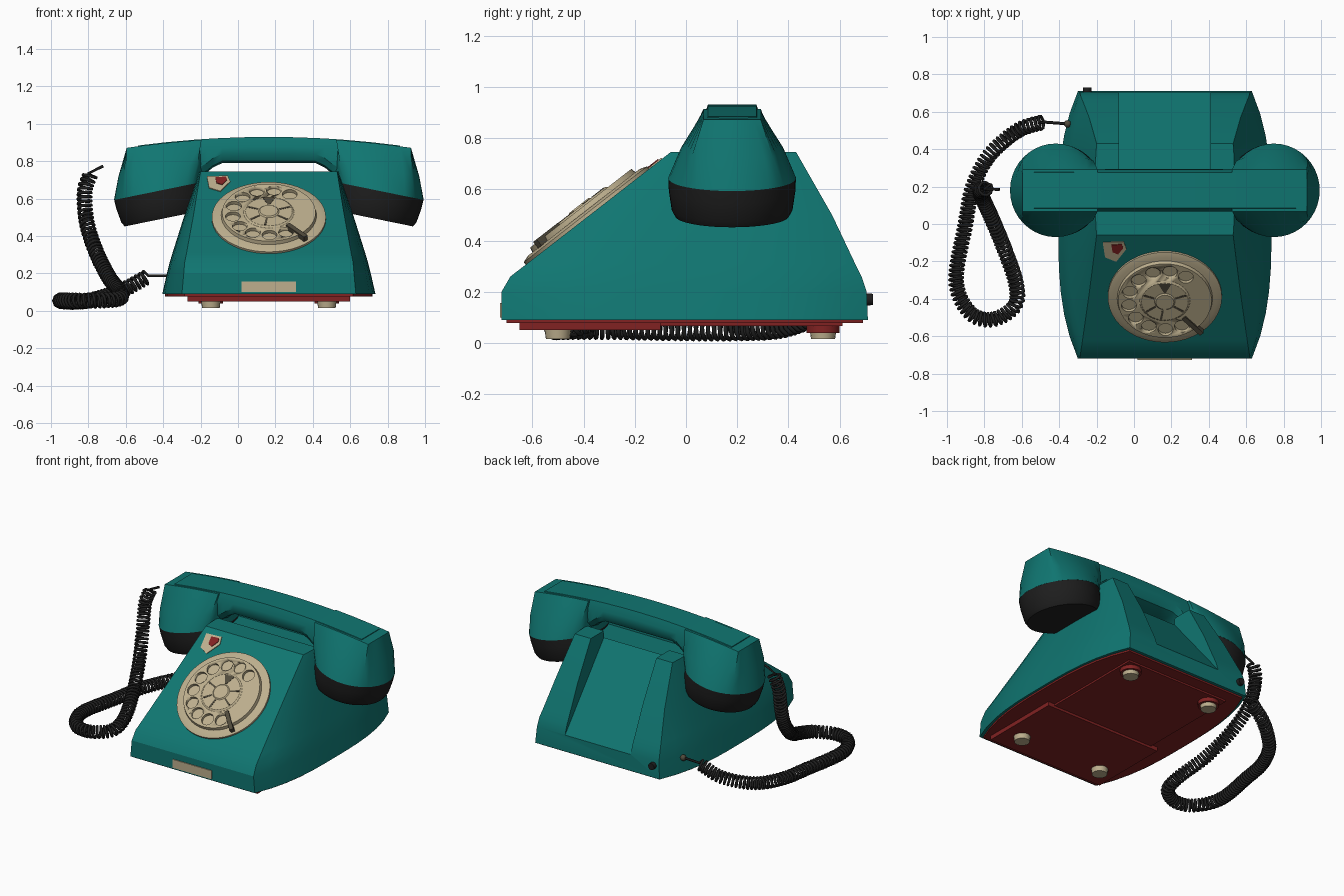
import bpy, bmesh, math
from mathutils import Vector, Matrix

cube = bpy.data.objects.get("Cube")
if cube:
    bpy.data.objects.remove(cube, do_unlink=True)


def material(name, r, g, b):
    m = bpy.data.materials.new(name)
    m.use_nodes = True
    m.diffuse_color = (r, g, b, 1)
    m.node_tree.nodes["Principled BSDF"].inputs["Base Color"].default_value = (r, g, b, 1)
    return m


TEAL = material("teal", 0.005, 0.18, 0.165)
BLACK = material("black", 0.013, 0.013, 0.013)
BEIGE = material("beige", 0.51, 0.43, 0.27)
RED = material("dark red", 0.22, 0.016, 0.016)
BROWN = material("dark brown", 0.08, 0.068, 0.045)
CX, HY = 0.165, 0.18      # body centre in x, handset centre in y


def finish(name, bm, mat, smooth=30):
    bmesh.ops.recalc_face_normals(bm, faces=bm.faces)
    me = bpy.data.meshes.new(name)
    bm.to_mesh(me)
    bm.free()
    me.materials.append(mat)
    ob = bpy.data.objects.new(name, me)
    bpy.context.collection.objects.link(ob)
    if smooth:
        bpy.ops.object.select_all(action='DESELECT')
        ob.select_set(True)
        bpy.context.view_layer.objects.active = ob
        bpy.ops.object.shade_smooth_by_angle(angle=math.radians(smooth))
    return ob


def loft(name, rings, mat, smooth=30):
    bm = bmesh.new()
    vs = [[bm.verts.new(p) for p in r] for r in rings]
    n = len(rings[0])
    for a, b in zip(vs, vs[1:]):
        for i in range(n):
            bm.faces.new((a[i], a[(i + 1) % n], b[(i + 1) % n], b[i]))
    bm.faces.new(vs[0])
    bm.faces.new(vs[-1])
    return finish(name, bm, mat, smooth)


def box(name, x, y, z, mat, mw=Matrix()):
    pts = [(x[0], y[0]), (x[1], y[0]), (x[1], y[1]), (x[0], y[1])]
    return loft(name, [[mw @ Vector((*p, h)) for p in pts] for h in z], mat, 0)


def disc(name, r0, r1, z0, z1, mat, mw=Matrix(), n=32):
    ang = [math.tau * i / n for i in range(n)]
    return loft(name, [[mw @ Vector((r * math.cos(a), r * math.sin(a), z)) for a in ang]
                       for r, z in ((r0, z0), (r1, z1))], mat)


def prism_x(name, profile, x0, x1, mat):
    return loft(name, [[(x, y, z) for y, z in profile] for x in (x0, x1)], mat, 0)


def cut(ob, cutter):
    mod = ob.modifiers.new("cut", 'BOOLEAN')
    mod.operation = 'DIFFERENCE'
    mod.solver = 'EXACT'
    mod.object = cutter
    cutter.hide_render = True
    bpy.context.view_layer.objects.active = ob
    bpy.ops.object.modifier_apply(modifier=mod.name)
    bpy.data.objects.remove(cutter, do_unlink=True)


# Body shell: stacked outlines with bowed sides
def outline(z, yf, yb, hf, hm, n=12):
    side = []
    for i in range(n + 1):
        t = i / n
        w = hm - (hm - hf) * abs(2 * t - 1) ** 3
        side.append((w, yf + (yb - yf) * t))
    return ([(CX + w, y, z) for w, y in side]
            + [(CX - w, y, z) for w, y in reversed(side)])


levels = [(0.09, -0.72, 0.71, 0.465, 0.57), (0.2, -0.72, 0.705, 0.455, 0.545),
          (0.26, -0.685, 0.685, 0.45, 0.53), (0.31, -0.62, 0.66, 0.44, 0.515),
          (0.5, -0.375, 0.57, 0.405, 0.455), (0.745, -0.06, 0.43, 0.365, 0.372)]
body = loft("body_shell", [outline(*lv) for lv in levels], TEAL)

# Hand hollow in the back and saddle under the handset
cut(body, prism_x("hollow_cutter", [(0.72, 0.18), (0.29, 0.7), (0.29, 0.9), (0.9, 0.9)],
                  CX - 0.245, CX + 0.245, TEAL))
cut(body, prism_x("saddle_cutter", [(0.07, 0.9), (0.08, 0.68), (0.29, 0.68), (0.3, 0.9)],
                  CX - 0.6, CX + 0.6, TEAL))

# Base plate, raised pads and feet
loft("base_plate", [outline(0.078, -0.7, 0.69, 0.45, 0.555),
                    outline(0.092, -0.7, 0.69, 0.45, 0.555)], RED)
box("front_base_panel", (-0.27, 0.6), (-0.65, -0.1), (0.05, 0.08), RED)
box("rear_base_panel", (-0.22, 0.55), (-0.1, 0.61), (0.066, 0.08), RED)
for sx in (-1, 1):
    fx = CX + sx * 0.31
    disc("rear_foot_pad", 0.065, 0.065, 0.04, 0.07, RED, Matrix.Translation((fx, 0.535, 0)))
    for fy in (-0.5, 0.535):
        disc("foot", 0.047, 0.052, 0.016, 0.052, BEIGE, Matrix.Translation((fx, fy, 0)), 20)


# Handset grip
def top_z(x):
    return 0.93 - 0.055 * (x / 0.765) ** 2


stations = [-0.7, -0.55, -0.4, -0.33, -0.3, -0.25, -0.12, 0]
rings = []
for x in stations + [-s for s in reversed(stations[:-1])]:
    t, b = top_z(x), 0.79 - 0.09 * min(1, max(0, (abs(x) - 0.25) / 0.12)) ** 1.5
    half = [(0.095, t), (0.112, t - 0.05), (0.114, b + 0.05), (0.09, b + 0.01), (0.05, b)]
    rings.append([(CX + x, HY + y, z) for y, z in half]
                 + [(CX + x, HY - y, z) for y, z in reversed(half)])
loft("handset_grip", rings, TEAL, 35)

# Handset ends: rectangular top blending into a tilted round cup
N = 40
for s, side in ((-1, "right"), (1, "left")):
    def tilted(r, w):
        return [Vector((CX + s * (0.583 + 0.98 * r * math.cos(a) + 0.2 * w),
                        HY + r * math.sin(a), 0.643 - 0.2 * r * math.cos(a) + 0.98 * w))
                for a in [math.tau * i / N for i in range(N)]]

    top = []
    for i in range(N):
        c, d = math.cos(math.tau * i / N), math.sin(math.tau * i / N)
        k = 1 / max(abs(c), abs(d))
        x = 0.56 + 0.2 * c * k
        top.append(Vector((CX + s * x, HY + 0.112 * d * k, top_z(x) - 0.004)))
    rim = tilted(0.25, 0)
    mid = []
    for p, q in zip(top, rim):
        m = p.lerp(q, 0.55)
        m.x += (m.x - CX - s * 0.57) * 0.03
        m.y += (m.y - HY) * 0.07
        mid.append(m)
    loft(side + "_handset_end", [top, mid, rim], TEAL, 35)
    loft(side + "_handset_cup", [tilted(r, w) for r, w in
                                 ((0.249, 0), (0.247, -0.05), (0.236, -0.125), (0.222, -0.15))],
         BLACK, 35)

# Dial, tilted to lie on the sloping front
SLOPE = math.atan2(0.435, 0.56)
tilt = Matrix.Rotation(SLOPE, 4, 'X')
dial = Matrix.Translation((CX, -0.385, 0.493)) @ tilt
disc("dial_bezel", 0.305, 0.305, -0.01, 0.012, BEIGE, dial, 48)
disc("dial_bevel", 0.305, 0.275, 0.012, 0.022, BEIGE, dial, 48)
plate = disc("finger_plate", 0.255, 0.25, 0.022, 0.042, BEIGE, dial, 48)
for i in range(10):
    a = math.radians(55 + 27 * i)
    at = dial @ Matrix.Translation((0.195 * math.cos(a), 0.195 * math.sin(a), 0))
    cut(plate, disc("hole_cutter", 0.04, 0.04, 0.0225, 0.08, BEIGE, at, 20))
disc("dial_hub", 0.135, 0.125, 0.042, 0.049, BEIGE, dial, 40)
disc("dial_button", 0.055, 0.048, 0.049, 0.055, BEIGE, dial, 32)
box("finger_stop", (0.15, 0.295), (-0.013, 0.013), (0.02, 0.052), BROWN,
    dial @ Matrix.Rotation(math.radians(-48), 4, 'Z'))
# Painted marks around the hub
for deg, w in ((90, 0.035), (20, 0.006), (-35, 0.006), (-100, 0.006), (160, 0.006), (215, 0.006)):
    mw = dial @ Matrix.Rotation(math.radians(deg), 4, 'Z')
    loft("hub_mark", [[mw @ Vector((*p, z)) for p in ((0.06, -0.005), (0.12, -w), (0.12, w), (0.06, 0.005))]
                      for z in (0.047, 0.051)], BROWN, 0)

# Badge on the slope and label plate on the front
badge = Matrix.Translation((-0.105, -0.14, 0.683)) @ tilt
for name, k, h, mat in (("badge_plate", 1, 0.005, BEIGE), ("badge_patch", 0.5, 0.009, RED)):
    shape = [(-0.062, 0.055), (0.05, 0.06), (0.064, 0.01), (0.01, -0.075), (-0.05, -0.045)]
    off = 0.015 if k < 1 else 0
    loft(name, [[badge @ Vector((x * k + off, y * k + off, z)) for x, y in shape]
                for z in (-0.004, h)], mat, 0)
box("label_plate", (0.02, 0.31), (-0.726, -0.718), (0.1, 0.157), BEIGE)

# Socket on the back and cord entry on the side
disc("rear_socket", 0.024, 0.022, 0, 0.03, BLACK,
     Matrix.Translation((-0.25, 0.7, 0.17)) @ Matrix.Rotation(-math.pi / 2, 4, 'X'), 16)
bm = bmesh.new()
bmesh.ops.create_uvsphere(bm, u_segments=12, v_segments=8, radius=0.02,
                          matrix=Matrix.Translation((-0.355, 0.535, 0.185)))
finish("cord_entry", bm, BROWN, 60)

# Coiled cord: smooth path, then a helix wound around it
path = [Vector(p) for p in (
    (-0.49, 0.545, 0.18), (-0.62, 0.5, 0.11), (-0.77, 0.37, 0.06), (-0.86, 0.2, 0.05),
    (-0.9, 0, 0.05), (-0.95, -0.3, 0.055), (-0.88, -0.47, 0.055), (-0.76, -0.51, 0.055),
    (-0.64, -0.44, 0.065), (-0.63, -0.32, 0.1), (-0.69, -0.14, 0.18), (-0.76, 0.03, 0.32),
    (-0.81, 0.14, 0.48), (-0.82, 0.18, 0.64), (-0.79, 0.19, 0.73))]
ends = [path[0] * 2 - path[1]] + path + [path[-1] * 2 - path[-2]]
fine = []
for p0, p1, p2, p3 in zip(ends, ends[1:], ends[2:], ends[3:]):
    for i in range(100):
        t = i / 100
        fine.append(0.5 * (2 * p1 + (p2 - p0) * t + (2 * p0 - 5 * p1 + 4 * p2 - p3) * t * t
                           + (3 * p1 - p0 - 3 * p2 + p3) * t ** 3))
coil, walked, side_dir = [], 0.0, Vector((0, 0, 1))
PITCH, STEP, nxt = 0.024, 0.024 / 9, 0.0
for a, b in zip(fine, fine[1:]):
    t = (b - a).normalized()
    side_dir = (side_dir - t * side_dir.dot(t)).normalized()
    seg = (b - a).length
    while nxt <= walked + seg:
        ang = math.tau * nxt / PITCH
        coil.append(a.lerp(b, (nxt - walked) / seg)
                    + 0.036 * (side_dir * math.cos(ang) + t.cross(side_dir) * math.sin(ang)))
        nxt += STEP
    walked += seg


def wire(name, pts, r):
    cu = bpy.data.curves.new(name, 'CURVE')
    cu.dimensions = '3D'
    cu.bevel_depth = r
    cu.bevel_resolution = 1
    cu.use_fill_caps = True
    sp = cu.splines.new('POLY')
    sp.points.add(len(pts) - 1)
    for q, p in zip(sp.points, pts):
        q.co = (*p, 1)
    cu.materials.append(BLACK)
    bpy.context.collection.objects.link(bpy.data.objects.new(name, cu))


wire("coiled_cord", coil, 0.0085)
wire("cord_body_end", [(-0.35, 0.535, 0.187), (-0.48, 0.545, 0.187), coil[0]], 0.008)
wire("cord_handset_end", [coil[-1], (-0.8, 0.185, 0.735), (-0.72, 0.185, 0.775)], 0.008)
